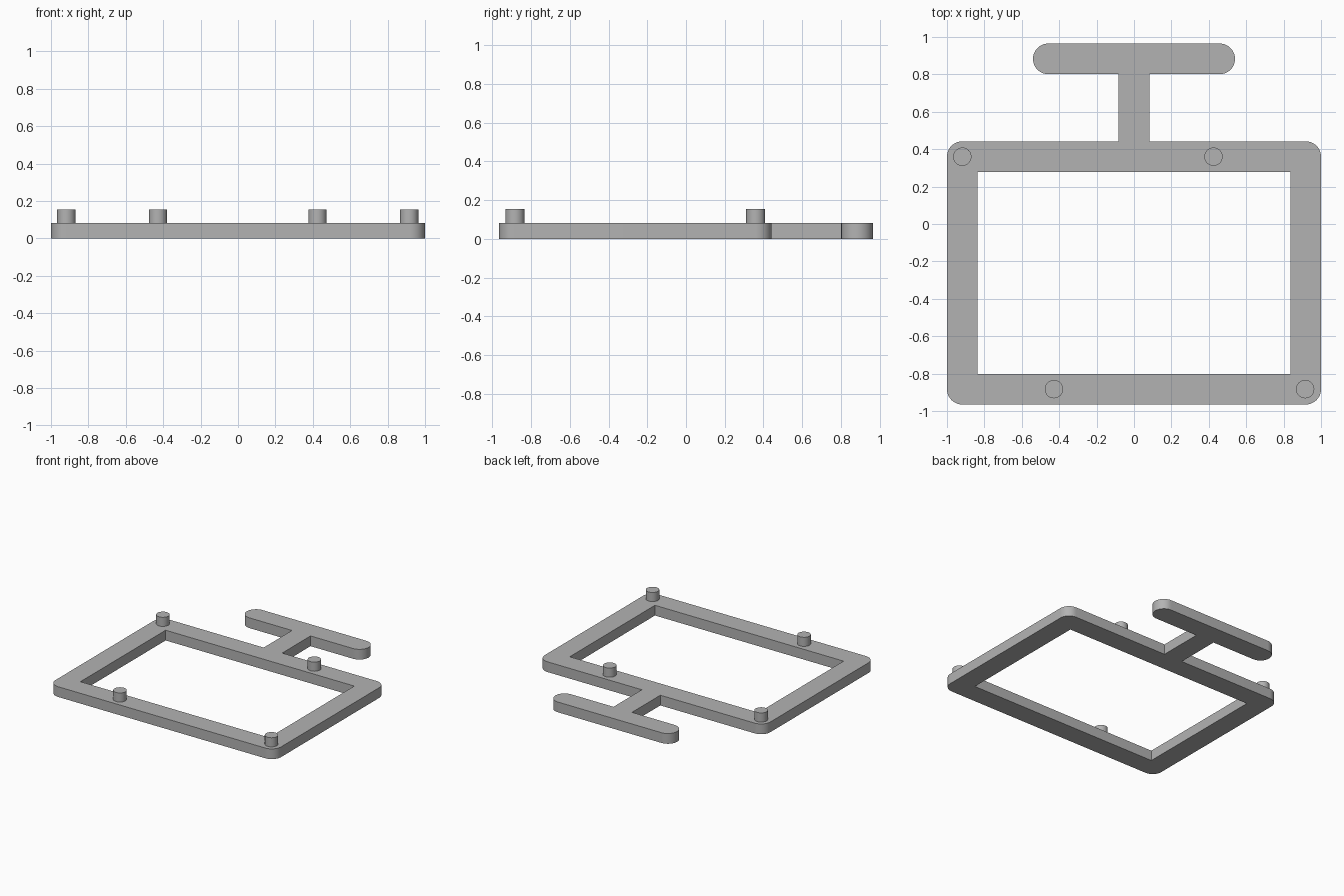
import bpy, bmesh, math
from mathutils import Vector

cube = bpy.data.objects.get("Cube")
if cube:
    bpy.data.objects.remove(cube, do_unlink=True)

GREY = (0.45, 0.45, 0.45, 1)
mat = bpy.data.materials.new("plain_grey")
mat.use_nodes = True
mat.diffuse_color = GREY
mat.node_tree.nodes["Principled BSDF"].inputs["Base Color"].default_value = GREY

THICK, BAR, TOP = 0.082, 0.164, 0.155
HALF_Y, BACK = 0.965, 0.442      # overall half depth, rear edge of the frame
RADIUS = BAR / 2


def finish(bm, name):
    bmesh.ops.recalc_face_normals(bm, faces=bm.faces)
    mesh = bpy.data.meshes.new(name)
    bm.to_mesh(mesh)
    bm.free()
    obj = bpy.data.objects.new(name, mesh)
    bpy.context.collection.objects.link(obj)
    mesh.materials.append(mat)
    bpy.ops.object.select_all(action='DESELECT')
    obj.select_set(True)
    bpy.context.view_layer.objects.active = obj
    bpy.ops.object.shade_smooth_by_angle(angle=math.radians(35))
    return obj


def arc(cx, cy, start, steps=12):
    """Quarter circle, counter-clockwise from the start angle in degrees."""
    angles = [math.radians(start + 90 * i / steps) for i in range(steps + 1)]
    return [(cx + RADIUS * math.cos(a), cy + RADIUS * math.sin(a)) for a in angles]


def add_loop(bm, points):
    verts = [bm.verts.new((x, y, 0)) for x, y in points]
    return [bm.edges.new((a, b)) for a, b in zip(verts, verts[1:] + verts[:1])]


# Right half of the outline: frame corners, stem, rounded crossbar
half = arc(1 - RADIUS, -HALF_Y + RADIUS, -90)
half += arc(1 - RADIUS, BACK - RADIUS, 0)
half += [(RADIUS, BACK), (RADIUS, HALF_Y - BAR)]
tip = arc(0.54 - RADIUS, HALF_Y - RADIUS, -90)
half += tip + arc(0.54 - RADIUS, HALF_Y - RADIUS, 0)[1:]
outline = half + [(-x, y) for x, y in reversed(half)]

# Sharp-cornered window inside the frame
ix, y0, y1 = 1 - BAR, -HALF_Y + BAR, BACK - BAR
window = [(-ix, y0), (ix, y0), (ix, y1), (-ix, y1)]

# Flat frame with handle, filled around the window and given thickness
bm = bmesh.new()
edges = add_loop(bm, outline) + add_loop(bm, window)
bmesh.ops.triangle_fill(bm, edges=edges, use_beauty=True, normal=(0, 0, 1))
result = bmesh.ops.extrude_face_region(bm, geom=bm.faces[:], use_keep_orig=True)
raised = [g for g in result["geom"] if isinstance(g, bmesh.types.BMVert)]
bmesh.ops.translate(bm, verts=raised, vec=Vector((0, 0, THICK)))
finish(bm, "frame_with_handle")

# Locating pegs on the front and rear bars
rear, front = BACK - RADIUS, -HALF_Y + RADIUS
pegs = {"rear_right_peg": (-0.918, rear), "rear_left_peg": (0.425, rear),
        "front_right_peg": (-0.428, front), "front_left_peg": (0.915, front)}
for name, (x, y) in pegs.items():
    bm = bmesh.new()
    bmesh.ops.create_cone(bm, cap_ends=True, segments=32, radius1=0.049,
                          radius2=0.049, depth=TOP - THICK + 0.01)
    peg = finish(bm, name)
    peg.location = (x, y, (TOP + THICK - 0.01) / 2)
